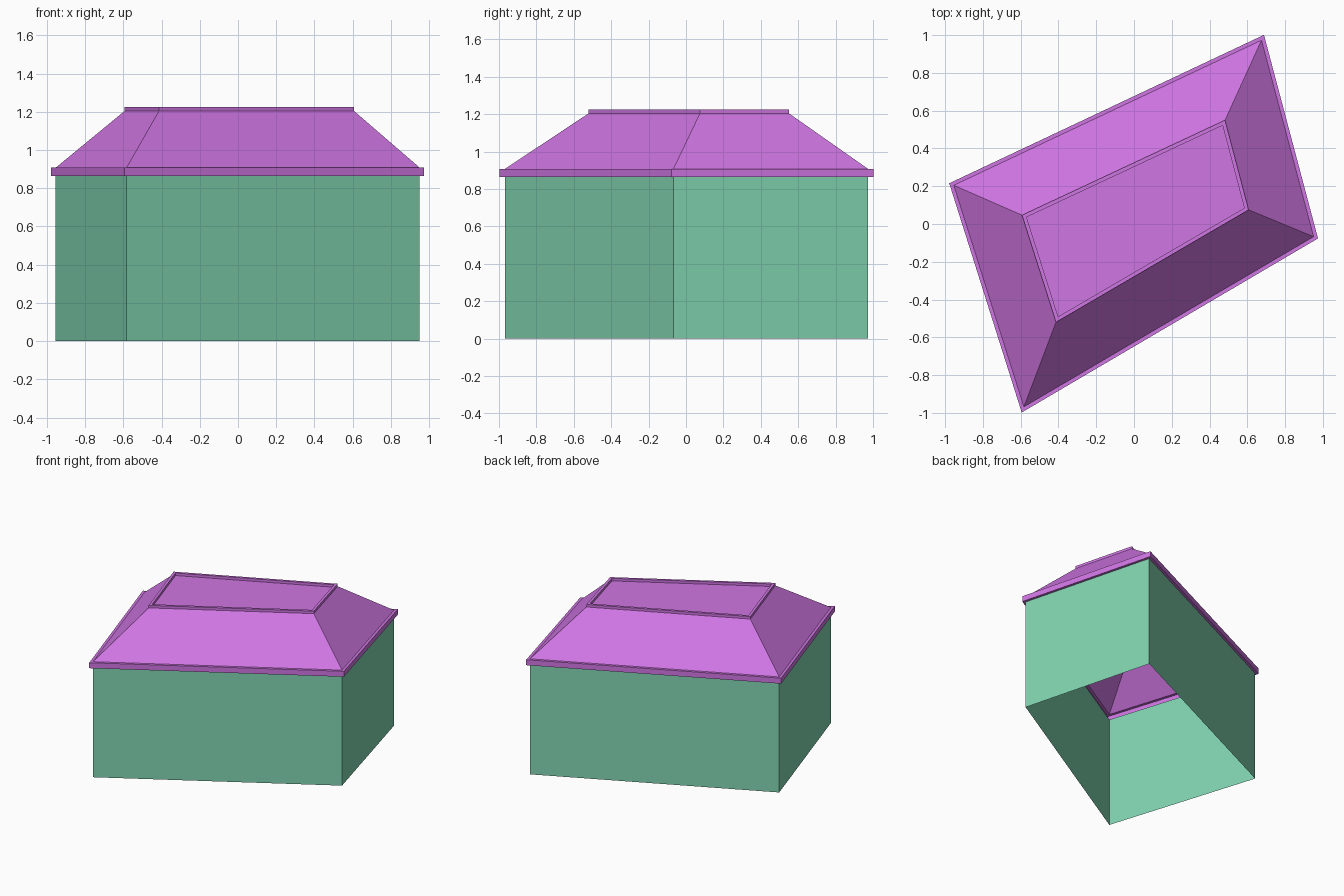
import bpy
import bmesh
from mathutils import Vector

default = bpy.data.objects.get("Cube")
if default:
    bpy.data.objects.remove(default, do_unlink=True)


def make_material(name, color):
    mat = bpy.data.materials.new(name)
    mat.use_nodes = True
    mat.diffuse_color = (*color, 1)
    mat.node_tree.nodes["Principled BSDF"].inputs["Base Color"].default_value = (*color, 1)
    return mat


green = make_material("wall green", (0.22, 0.67, 0.44))
purple = make_material("roof purple", (0.63, 0.18, 0.77))


def offset(outline, distance):
    """Move every edge of a counter-clockwise outline outward, with mitred corners."""
    result = []
    for i, corner in enumerate(outline):
        before = (corner - outline[i - 1]).normalized()
        after = (outline[(i + 1) % len(outline)] - corner).normalized()
        n1 = Vector((before.y, -before.x))
        n2 = Vector((after.y, -after.x))
        result.append(corner + (n1 + n2) * distance / (1 + n1.dot(n2)))
    return result


def loft(name, mat, rings, cap=False):
    """Join (outline, height) rings into a strip of flat faces."""
    bm = bmesh.new()
    loops = [[bm.verts.new((p.x, p.y, z)) for p in outline] for outline, z in rings]
    for low, high in zip(loops, loops[1:]):
        for i in range(len(low)):
            j = (i + 1) % len(low)
            bm.faces.new((low[i], low[j], high[j], high[i]))
    if cap:
        bm.faces.new(loops[-1])
    mesh = bpy.data.meshes.new(name)
    bm.to_mesh(mesh)
    bm.free()
    mesh.materials.append(mat)
    obj = bpy.data.objects.new(name, mesh)
    bpy.context.collection.objects.link(obj)
    return obj


# Footprint and flat roof outlines
footprint = [Vector(p) for p in ((-0.583, -0.968), (0.951, -0.067), (0.675, 0.973), (-0.954, 0.205))]
deck = [Vector(p) for p in ((-0.413, -0.52), (0.607, 0.075), (0.482, 0.55), (-0.593, 0.047))]
eave = offset(footprint, 0.02)
panel = offset(deck, -0.02)

eave_low, eave_high = 0.865, 0.908
deck_low, deck_high = 1.205, 1.225

# Open-bottomed walls
loft("walls", green, [(footprint, 0), (footprint, eave_low)])

# Overhanging eave band
loft("eave", purple, [(footprint, eave_low), (eave, eave_low), (eave, eave_high), (footprint, eave_high)])

# Sloped roof sides
loft("roof_slopes", purple, [(footprint, eave_high), (deck, deck_low)])

# Raised rim and sunken flat top
loft("roof_top", purple, [(deck, deck_low), (deck, deck_high), (panel, deck_high), (panel, deck_low)], cap=True)
